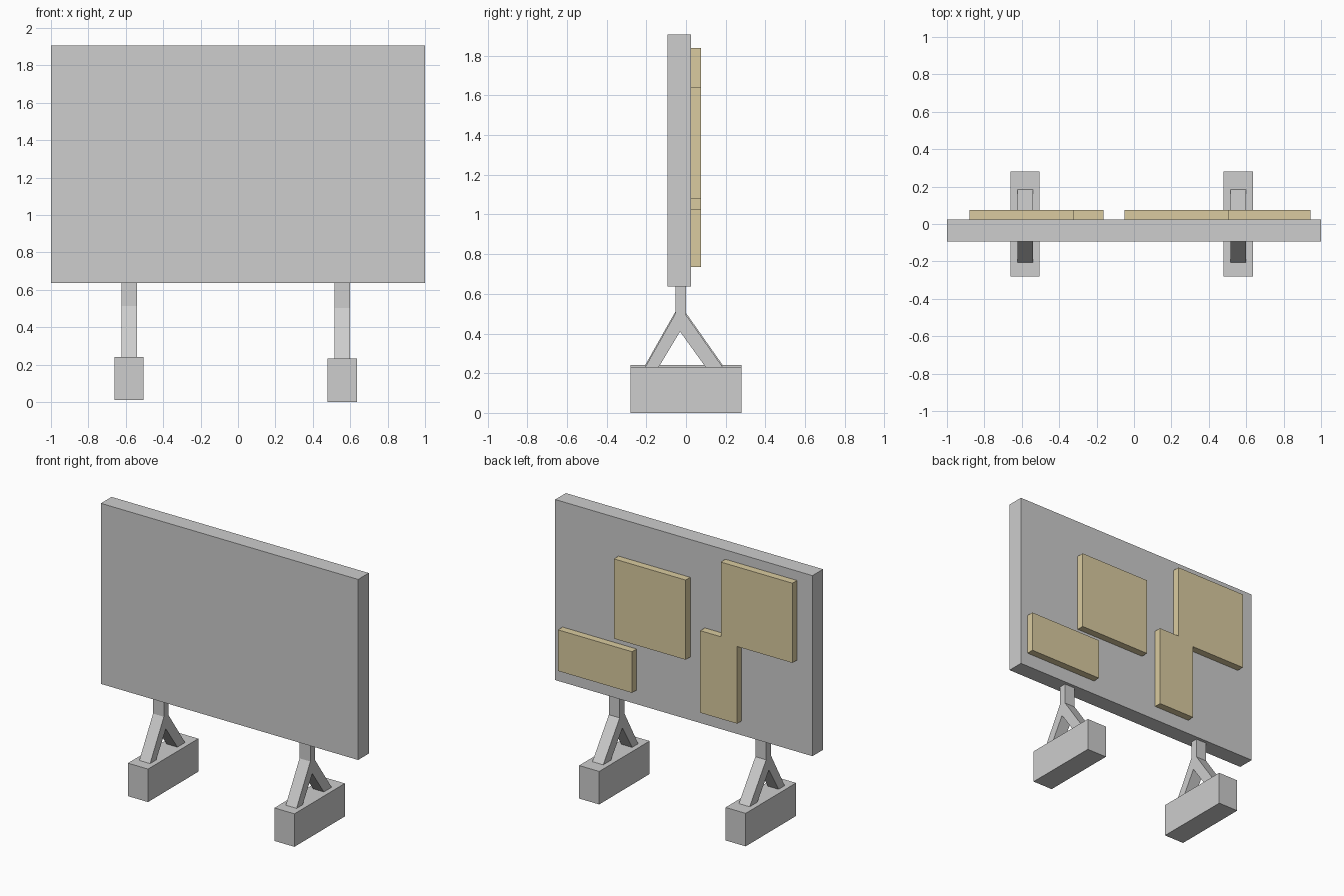
import bpy

if "Cube" in bpy.data.objects:
    bpy.data.objects.remove(bpy.data.objects["Cube"])


def material(name, rgb):
    m = bpy.data.materials.new(name)
    m.diffuse_color = (*rgb, 1)
    m.use_nodes = True
    m.node_tree.nodes["Principled BSDF"].inputs["Base Color"].default_value = m.diffuse_color
    return m


GREY = material("light_grey", (0.61, 0.61, 0.61))
TAN = material("tan_paper", (0.70, 0.60, 0.35))


def extrude(name, outline, place, a, b, mat):
    """Solid from a 2D outline; place(u, v, w) maps outline and depth to xyz."""
    n = len(outline)
    verts = [place(u, v, w) for w in (a, b) for u, v in outline]
    faces = [list(range(n))[::-1], list(range(n, 2 * n))]
    faces += [(i, (i + 1) % n, n + (i + 1) % n, n + i) for i in range(n)]
    mesh = bpy.data.meshes.new(name)
    mesh.from_pydata(verts, [], faces)
    mesh.materials.append(mat)
    ob = bpy.data.objects.new(name, mesh)
    bpy.context.collection.objects.link(ob)
    return ob


def rect(u0, u1, v0, v1):
    return [(u0, v0), (u1, v0), (u1, v1), (u0, v1)]


def along_x(u, v, w):      # outline in y-z, depth along x
    return (w, u, v)


def along_y(u, v, w):      # outline in x-z, depth along -y (keeps normals outward)
    return (u, -w, v)


# Board panel
extrude("board_panel", rect(-1, 1, 0.637, 1.906), along_y, -0.024, 0.094, GREY)

# Papers pinned on the back face
papers = {
    "square_paper": rect(-0.05, 0.508, 1.08, 1.64),
    "wide_paper": rect(0.367, 0.943, 0.736, 1.025),
    # square sheet and tall sheet overlapping in one plane
    "overlapping_papers": [(-0.88, 1.28), (-0.45, 1.28), (-0.45, 0.738),
                           (-0.163, 0.738), (-0.163, 1.315), (-0.323, 1.315),
                           (-0.323, 1.84), (-0.88, 1.84)],
}
for name, outline in papers.items():
    extrude(name, outline, along_y, -0.075, -0.024, TAN)

# Two stands: concrete foot plus a forked post (left one sits slightly higher)
for side, x, lift in (("left", -0.582, 0.01), ("right", 0.557, 0.0)):
    extrude(side + "_foot", rect(-0.28, 0.28, lift, 0.232 + lift),
            along_x, x - 0.078, x + 0.078, GREY)
    base = 0.232 + lift
    fork = [(-0.205, base), (-0.137, base), (-0.03, 0.41 + lift),
            (0.098, base), (0.184, base), (0.001, 0.492 + lift),
            (0.001, 0.637), (-0.052, 0.637), (-0.052, 0.503 + lift)]
    extrude(side + "_forked_post", fork, along_x, x - 0.042, x + 0.042, GREY)
